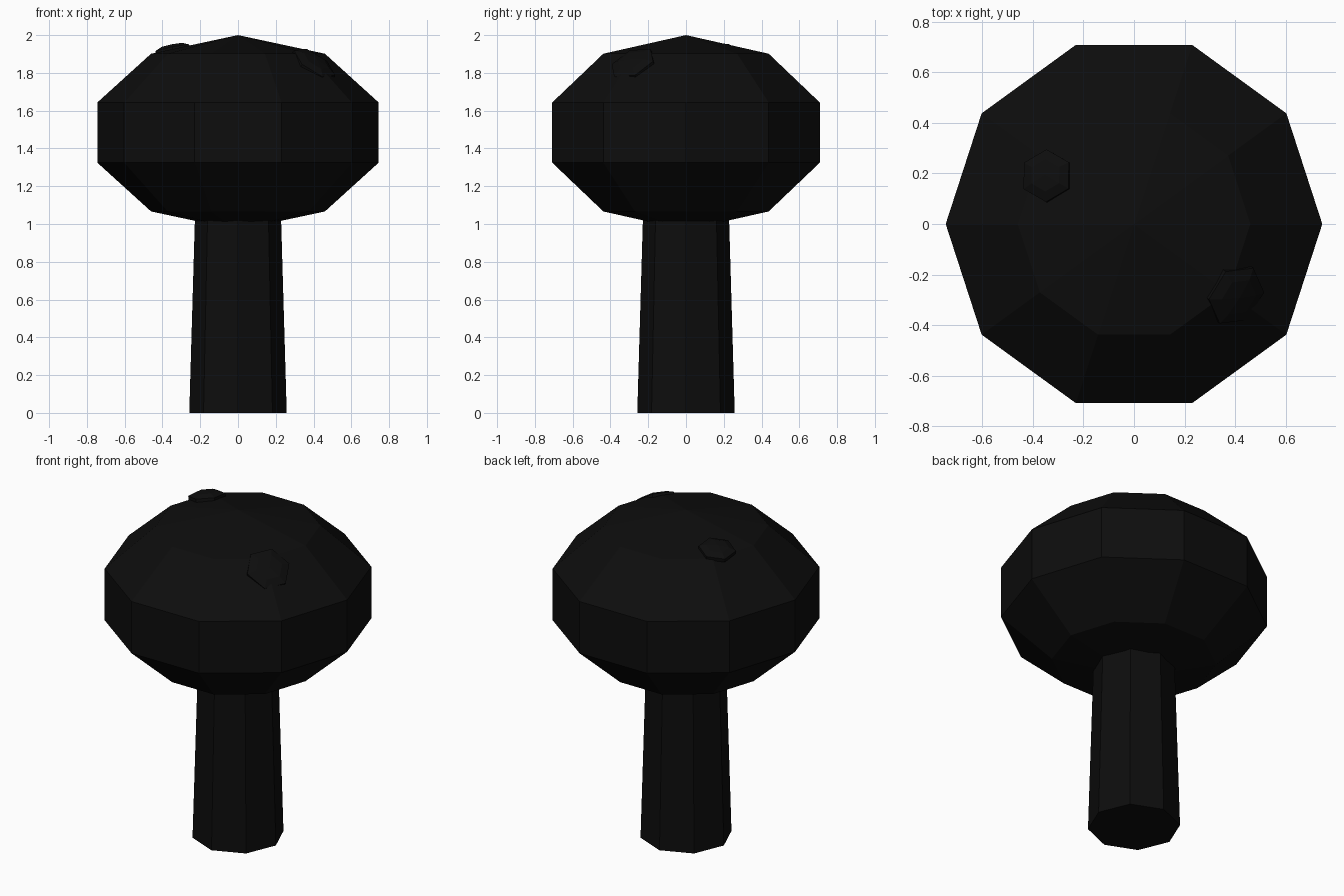
import bpy
from math import radians, pi
from mathutils import Vector

if "Cube" in bpy.data.objects:
    bpy.data.objects.remove(bpy.data.objects["Cube"])

dark = bpy.data.materials.new("dark")
dark.diffuse_color = (0.004, 0.004, 0.004, 1)
dark.use_nodes = True
dark.node_tree.nodes["Principled BSDF"].inputs["Base Color"].default_value = dark.diffuse_color


def finish(name):
    obj = bpy.context.object
    obj.name = name
    obj.data.materials.append(dark)
    return obj


# Tapered eight-sided stem, running up into the cap
bpy.ops.mesh.primitive_cone_add(vertices=8, radius1=0.258, radius2=0.226,
                                depth=1.1, location=(0, 0, 0.55))
finish("stem")

# Ten-sided flattened cap with a corner facing front and back
bpy.ops.mesh.primitive_uv_sphere_add(segments=10, ring_count=5, radius=0.783,
                                     location=(0, 0, 1.484),
                                     rotation=(0, 0, radians(18)))
cap = finish("cap")
cap.scale.z = 0.516 / 0.783


# Low faceted spots lying on the cap surface
def spot(name, location, normal, radius, height, spin):
    bpy.ops.mesh.primitive_uv_sphere_add(segments=6, ring_count=5, radius=1,
                                         location=location)
    obj = finish(name)
    obj.scale = (radius, radius, height)
    obj.rotation_mode = 'QUATERNION'
    tilt = Vector((0, 0, 1)).rotation_difference(Vector(normal))
    turn = Vector((0, 0, 1))
    from mathutils import Quaternion
    obj.rotation_quaternion = tilt @ Quaternion(turn, spin)


spot("front_spot", (0.40, -0.28, 1.845), (0.5, -0.36, 0.75), 0.135, 0.035, pi / 6)
spot("back_spot", (-0.345, 0.19, 1.917), (-0.2, 0.11, 1), 0.11, 0.035, 0)
